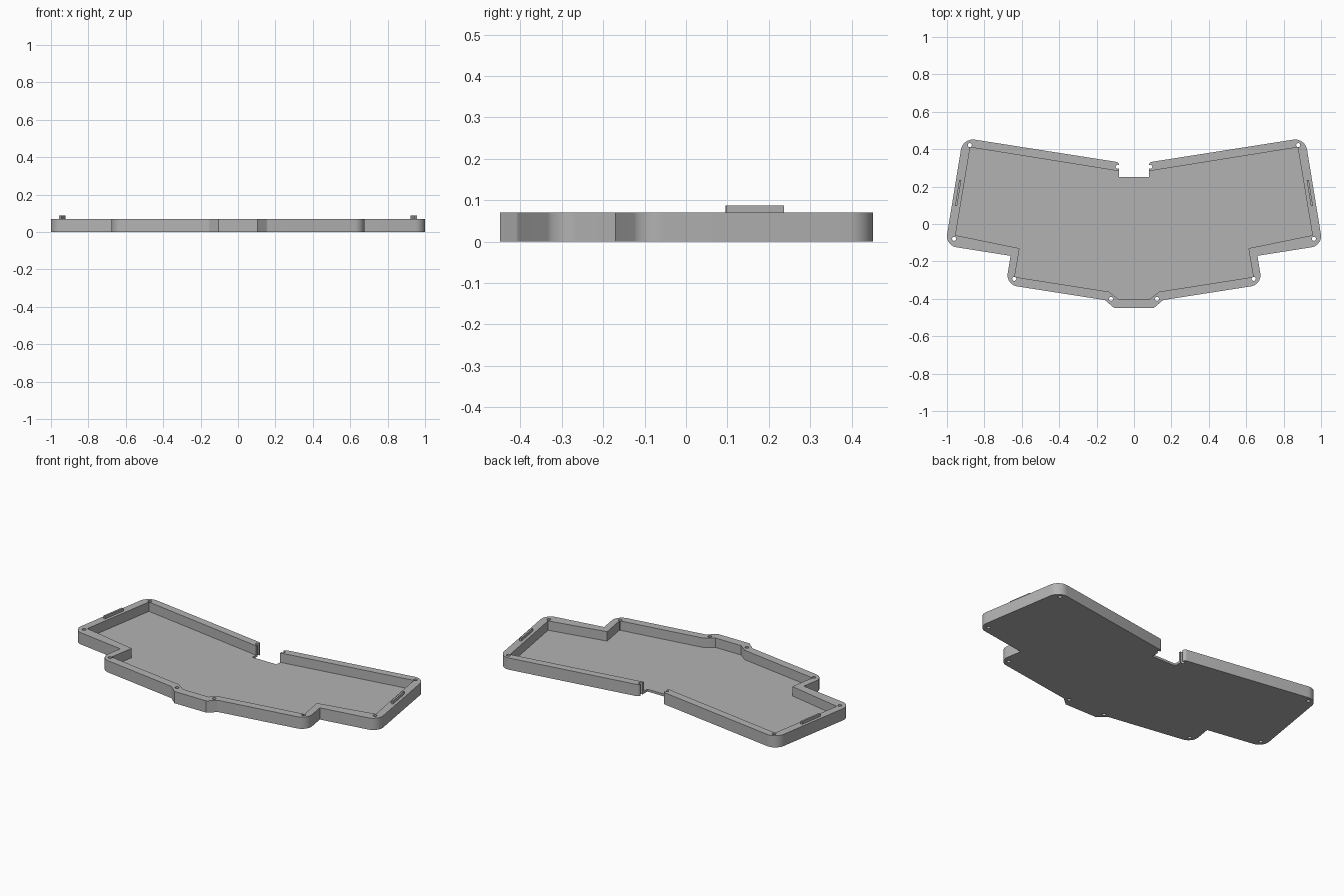
import bpy
import bmesh
import math
from mathutils import Vector

HEIGHT = 0.07
FLOOR = 0.014
TILT = math.radians(9.2)

cube = bpy.data.objects.get("Cube")
if cube:
    bpy.data.objects.remove(cube, do_unlink=True)

grey = bpy.data.materials.new("plain grey")
grey.use_nodes = True
colour = (0.45, 0.45, 0.45, 1)
grey.diffuse_color = colour
grey.node_tree.nodes["Principled BSDF"].inputs["Base Color"].default_value = colour


def rounded(points, steps=10):
    """Fillet each (x, y, radius) corner with an arc."""
    result = []
    for i, (x, y, r) in enumerate(points):
        p = Vector((x, y))
        if r == 0:
            result.append(p)
            continue
        a = (Vector(points[i - 1][:2]) - p).normalized()
        b = (Vector(points[(i + 1) % len(points)][:2]) - p).normalized()
        half = a.angle(b) / 2
        centre = p + (a + b).normalized() * r / math.sin(half)
        start = p + a * r / math.tan(half) - centre
        end = p + b * r / math.tan(half) - centre
        sweep = start.angle_signed(end)
        for k in range(steps + 1):
            t = -sweep * k / steps
            c, s = math.cos(t), math.sin(t)
            result.append(centre + Vector((start.x * c - start.y * s,
                                           start.x * s + start.y * c)))
    return result


def mirrored(half):
    """Close a half outline with its reflection in x."""
    return half + [(-x, y, r) for x, y, r in reversed(half) if x > 0]


def add_prism(bm, points, z0, z1):
    face = bm.faces.new([bm.verts.new((p[0], p[1], z0)) for p in points])
    top = bmesh.ops.extrude_face_region(bm, geom=[face])["geom"]
    bmesh.ops.translate(bm, vec=(0, 0, z1 - z0),
                        verts=[v for v in top if isinstance(v, bmesh.types.BMVert)])


def make_object(name, bm):
    bmesh.ops.recalc_face_normals(bm, faces=bm.faces[:])
    mesh = bpy.data.meshes.new(name)
    bm.to_mesh(mesh)
    bm.free()
    mesh.materials.append(grey)
    obj = bpy.data.objects.new(name, mesh)
    bpy.context.collection.objects.link(obj)
    return obj


# Tray body with the rear notch in its outline
outer = [(0.08, 0.25, 0), (0.08, 0.33, 0.018), (0.915, 0.461, 0.065),
         (1.009, -0.115, 0.06), (0.66, -0.17, 0), (0.685, -0.324, 0.06),
         (0.155, -0.407, 0.02), (0.105, -0.45, 0)]
bm = bmesh.new()
add_prism(bm, rounded(mirrored(outer)), 0, HEIGHT)
tray = make_object("tray", bm)

# Pocket that leaves the floor and the rim
inner = [(0, 0.27, 0), (0.876, 0.41, 0), (0.954, -0.06, 0), (0.612, -0.13, 0),
         (0.638, -0.283, 0), (0.135, -0.362, 0), (0.085, -0.4, 0)]
bm = bmesh.new()
add_prism(bm, rounded(mirrored(inner)), FLOOR, HEIGHT + 0.1)
pocket = make_object("pocket_cutter", bm)

# Screw holes through the rim
holes = [(0.087, 0.306), (0.878, 0.422), (0.962, -0.079),
         (0.64, -0.293), (0.123, -0.4)]
bm = bmesh.new()
for x, y in holes:
    for side in (1, -1):
        ring = [(side * x + 0.011 * math.cos(k * math.tau / 20),
                 y + 0.011 * math.sin(k * math.tau / 20)) for k in range(20)]
        add_prism(bm, ring, -0.05, HEIGHT + 0.05)
drills = make_object("hole_cutter", bm)

for cutter in (pocket, drills):
    cutter.hide_render = True
    mod = tray.modifiers.new(cutter.name, "BOOLEAN")
    mod.operation = "DIFFERENCE"
    mod.solver = "EXACT"
    mod.object = cutter

# Bake the cuts and drop the cutters
depsgraph = bpy.context.evaluated_depsgraph_get()
cut_mesh = bpy.data.meshes.new_from_object(tray.evaluated_get(depsgraph))
tray.modifiers.clear()
tray.data = cut_mesh
for cutter in (pocket, drills):
    bpy.data.objects.remove(cutter, do_unlink=True)

bpy.ops.object.select_all(action="DESELECT")
tray.select_set(True)
bpy.context.view_layer.objects.active = tray
bpy.ops.object.shade_smooth_by_angle(angle=math.radians(30))

# Thin locating tabs on the side rims
for side, name in ((1, "left_tab"), (-1, "right_tab")):
    bm = bmesh.new()
    bmesh.ops.create_cube(bm, size=1)
    bmesh.ops.scale(bm, vec=(0.011, 0.142, 0.027), verts=bm.verts[:])
    tab = make_object(name, bm)
    tab.location = (side * 0.94, 0.166, HEIGHT + 0.0035)
    tab.rotation_euler.z = side * TILT
